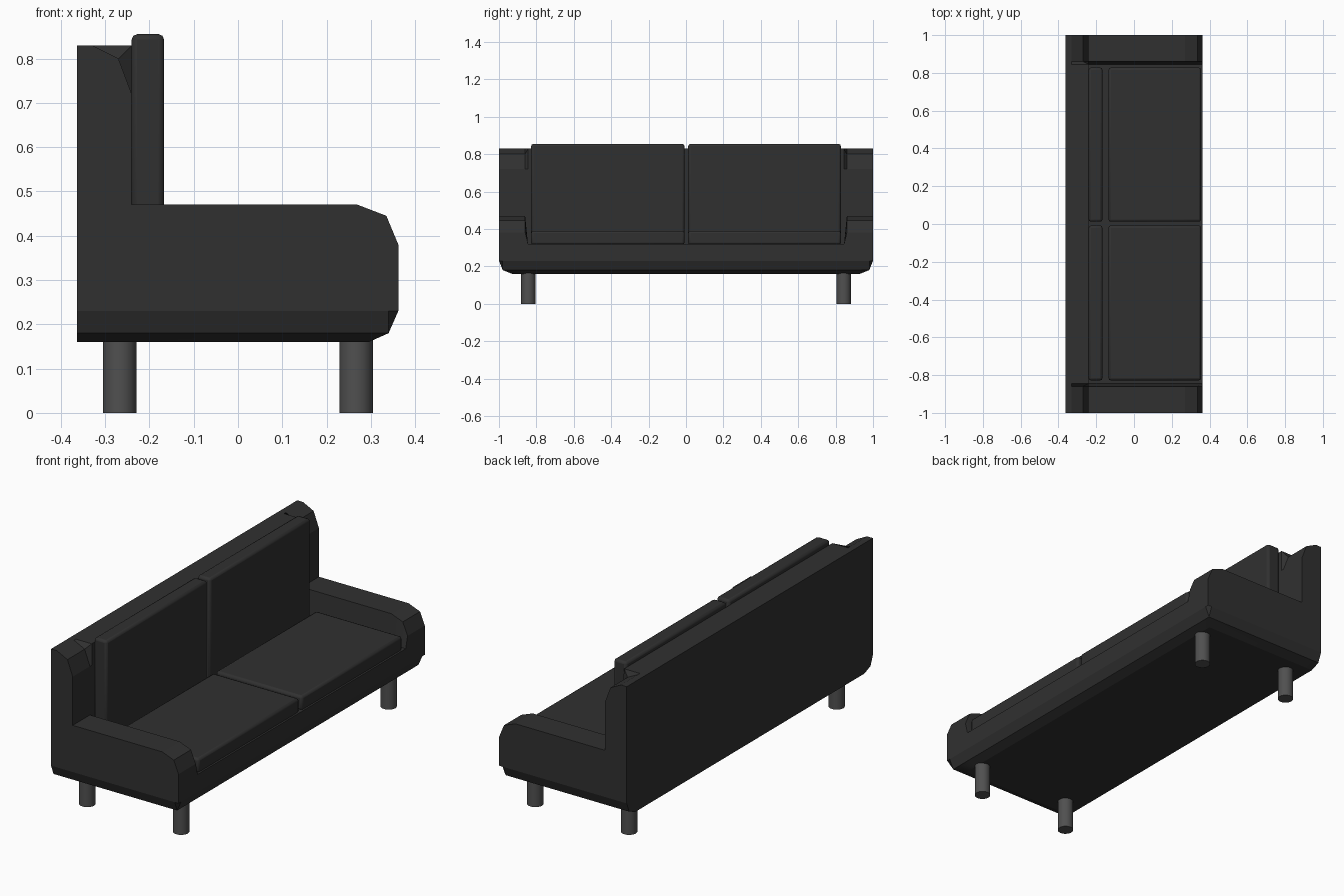
import bpy, bmesh, math

if "Cube" in bpy.data.objects:
    bpy.data.objects.remove(bpy.data.objects["Cube"])


def material(name, v):
    m = bpy.data.materials.new(name)
    m.diffuse_color = (v, v, v, 1)
    m.use_nodes = True
    m.node_tree.nodes["Principled BSDF"].inputs["Base Color"].default_value = m.diffuse_color
    return m


FABRIC = material("dark_fabric", 0.03)
METAL = material("leg_grey", 0.08)


def finish(ob, mat, angle=30):
    ob.data.materials.append(mat)
    bpy.ops.object.select_all(action='DESELECT')
    ob.select_set(True)
    bpy.context.view_layer.objects.active = ob
    bpy.ops.object.shade_smooth_by_angle(angle=math.radians(angle))


# Sofa body: side profiles (x, z) lofted along y
LOW = [(.362, .23), (.34, .18), (.295, .16), (-.363, .16)]
ARM = [(-.363, .83), (-.33, .83), (-.27, .80), (-.24, .72), (-.24, .47),
       (.27, .47), (.335, .445), (.362, .38)] + LOW
MID = [(-.363, .83), (-.33, .83), (-.24, .83), (-.24, .72), (-.24, .32),
       (.27, .32), (.335, .32), (.362, .32)] + LOW
# (y, profile, lowest z) - the underside curves up towards both ends
HALF = [(1, ARM, .23), (.98, ARM, .18), (.93, ARM, .16), (.86, ARM, .16), (.845, MID, .16)]
stations = [(-y, p, z) for y, p, z in HALF] + HALF[::-1]

bm = bmesh.new()
rings = [[bm.verts.new((x, y, max(z, low))) for x, z in prof] for y, prof, low in stations]
n = len(ARM)
for a, b in zip(rings, rings[1:]):
    for i in range(n):
        j = (i + 1) % n
        bm.faces.new((a[i], a[j], b[j], b[i]))
bm.faces.new(rings[0])
bm.faces.new(rings[-1])
bmesh.ops.remove_doubles(bm, verts=bm.verts, dist=1e-4)
bmesh.ops.recalc_face_normals(bm, faces=bm.faces)
mesh = bpy.data.meshes.new("sofa_body")
bm.to_mesh(mesh)
bm.free()
body = bpy.data.objects.new("sofa_body", mesh)
bpy.context.collection.objects.link(body)
finish(body, FABRIC, 20)


# Cushions: bevelled boxes from min and max corners
def cushion(name, lo, hi):
    bpy.ops.mesh.primitive_cube_add(size=1, location=[(a + b) / 2 for a, b in zip(lo, hi)])
    ob = bpy.context.object
    ob.name = name
    ob.scale = [b - a for a, b in zip(lo, hi)]
    bpy.ops.object.transform_apply(location=False, rotation=False, scale=True)
    bev = ob.modifiers.new("soft_edges", 'BEVEL')
    bev.width = 0.012
    bev.segments = 2
    finish(ob, FABRIC, 40)


for side, y0, y1 in (("left", -.828, -.008), ("right", .012, .828)):
    cushion(side + "_seat_cushion", (-.135, y0, .315), (.355, y1, .39))
    cushion(side + "_back_cushion", (-.24, y0, .315), (-.167, y1, .855))

# Round legs
for sx, xn in ((-1, "back"), (1, "front")):
    for sy, yn in ((-1, "left"), (1, "right")):
        bpy.ops.mesh.primitive_cylinder_add(vertices=24, radius=.038, depth=.17,
                                            location=(sx * .267, sy * .843, .085))
        bpy.context.object.name = f"{xn}_{yn}_leg"
        finish(bpy.context.object, METAL)
